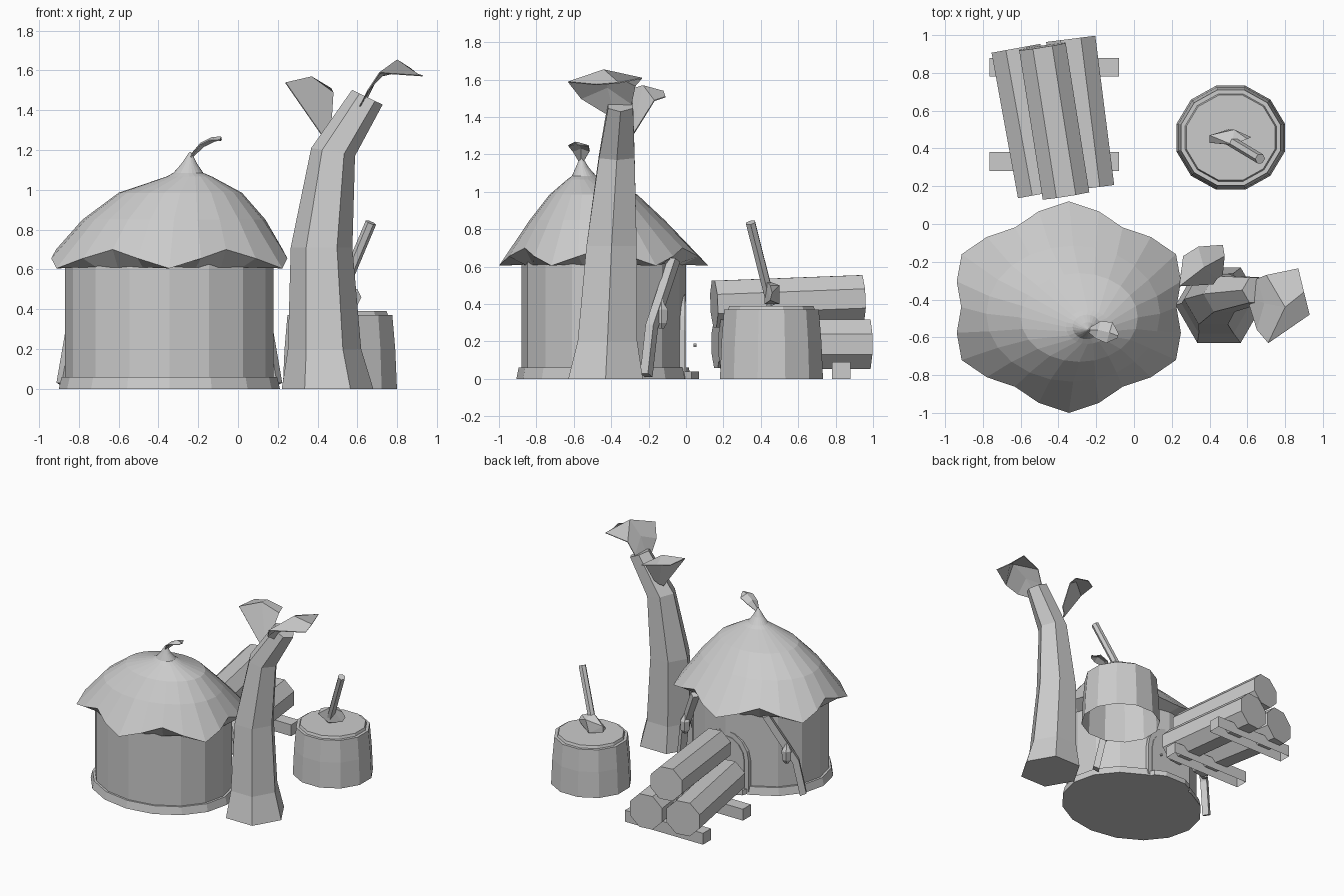
import bpy, bmesh, math
from mathutils import Vector

cube = bpy.data.objects.get("Cube")
if cube:
    bpy.data.objects.remove(cube, do_unlink=True)

GREY = bpy.data.materials.new("plain grey")
GREY.use_nodes = True
GREY.diffuse_color = (0.6, 0.6, 0.6, 1)
GREY.node_tree.nodes["Principled BSDF"].inputs["Base Color"].default_value = (0.6, 0.6, 0.6, 1)


def finish(name, bm):
    bmesh.ops.recalc_face_normals(bm, faces=bm.faces)
    mesh = bpy.data.meshes.new(name)
    bm.to_mesh(mesh)
    bm.free()
    mesh.materials.append(GREY)
    obj = bpy.data.objects.new(name, mesh)
    bpy.context.collection.objects.link(obj)
    return obj


def skin(name, loops, open_base=False):
    """Join point loops of equal length and cap the ends."""
    bm = bmesh.new()
    rows = [[bm.verts.new(p) for p in loop] for loop in loops]
    n = len(rows[0])
    for a, b in zip(rows, rows[1:]):
        for i in range(n):
            j = (i + 1) % n
            bm.faces.new((a[i], a[j], b[j], b[i]))
    if not open_base:
        bm.faces.new(rows[0])
    bm.faces.new(rows[-1])
    return finish(name, bm)


def ring(x, y, z, rx, ry, n, turn=0.0, slope=0.0):
    angles = [turn + math.tau * i / n for i in range(n)]
    return [(x + rx * math.cos(a), y + ry * math.sin(a), z + slope * math.cos(a)) for a in angles]


def bar(name, path, r, n, turn=0.0):
    """Prism swept along a path of points."""
    pts = [Vector(p) for p in path]
    q = (pts[-1] - pts[0]).to_track_quat('Z', 'Y')
    return skin(name, [[p + q @ Vector(v) for v in ring(0, 0, 0, r, r, n, turn)] for p in pts])


def hull(name, points):
    bm = bmesh.new()
    for p in points:
        bm.verts.new(p)
    bmesh.ops.convex_hull(bm, input=bm.verts)
    loose = [v for v in bm.verts if not v.link_faces]
    bmesh.ops.delete(bm, geom=loose, context='VERTS')
    return finish(name, bm)


def sheet(name, rows):
    """Thin bent leaf through rows of points."""
    bm = bmesh.new()
    grid = [[bm.verts.new(p) for p in row] for row in rows]
    for p, q in zip(grid, grid[1:]):
        for k in range(len(p) - 1):
            bm.faces.new((p[k], p[k + 1], q[k + 1], q[k]))
    finish(name, bm).modifiers.new("thickness", 'SOLIDIFY').thickness = 0.006


# Hut: oval wall and skirt
HX, HY, OVAL = -0.345, -0.44, 1.19


def hut_ring(z, r, n=16):
    return ring(HX, HY, z, r * OVAL, r, n)


skin("hut_wall", [hut_ring(0.02, 0.44), hut_ring(0.64, 0.44)])
skin("hut_skirt", [hut_ring(0, 0.467), hut_ring(0.06, 0.455), hut_ring(0.06, 0.43)])

# Roof: scalloped rim, leaning dome and pointed cap
SEG = 24
rim = []
for i in range(SEG):
    a = math.tau * i / SEG
    r, z = {2: (0.56, 0.605), 0: (0.487, 0.70)}.get(i % 4, (0.525, 0.655))
    rim.append((HX + r * 1.17 * math.cos(a), HY + r * math.sin(a), z))
dome = [(-0.322, -0.475, 0.85, 0.46, 0.36), (-0.29, -0.495, 0.985, 0.31, 0.235),
        (-0.245, -0.545, 1.066, 0.115, 0.09), (-0.25, -0.545, 1.085, 0.075, 0.065),
        (-0.245, -0.555, 1.13, 0.04, 0.035), (-0.24, -0.56, 1.19, 0.004, 0.004)]
skin("roof", [hut_ring(0.61, 0.435, SEG), rim] + [ring(*d, SEG) for d in dome])

# Curled leaf on the roof tip
tip = [(-0.245, -0.56, 1.17, 0.008), (-0.19, -0.56, 1.235, 0.046),
       (-0.13, -0.575, 1.265, 0.055), (-0.085, -0.592, 1.268, 0.012)]
sheet("roof_tip_leaf", [[(x + s * w * 0.3, y + s * w, z - 0.016 * abs(s)) for s in (-1, 0, 1)]
                        for x, y, z, w in tip])


# Arched door at the back
def arch(y, half, height):
    top = [(HX + half * math.cos(math.pi * i / 8), y, height - half + half * math.sin(math.pi * i / 8))
           for i in range(9)]
    return [(HX + half, y, 0.02)] + top + [(HX - half, y, 0.02)]


skin("door_frame", [arch(-0.06, 0.2, 0.46), arch(-0.006, 0.2, 0.46)])
skin("door", [arch(-0.05, 0.165, 0.42), arch(0.0, 0.165, 0.42)])
bar("door_knob", [(HX + 0.12, 0.04, 0.18), (HX + 0.12, 0.056, 0.18)], 0.01, 6)
hull("doorstep", [(HX + s * w, y, z) for s in (-1, 1) for z in (0, 0.04)
                  for w, y in ((0.19, -0.02), (0.17, 0.03), (0.09, 0.07))])

# Bent leaning posts with hanging lanterns on both sides of the door
for side, s in (("left", 1), ("right", -1)):
    bar(side + "_post", [(HX + s * 0.535, -0.212, 0.02), (HX + s * 0.49, -0.183, 0.28),
                         (HX + s * 0.31, -0.065, 0.635)], 0.035, 4, math.pi / 4)
    skin(side + "_lantern", [ring(HX + s * 0.445, -0.132, z, r, r, 6) for z, r in
                             ((0.27, 0.016), (0.3, 0.036), (0.37, 0.04), (0.4, 0.02), (0.43, 0.006))])

# Bent tree trunk
trunk = [(0.45, -0.43, 0, 0.23, 0), (0.435, -0.42, 0.2, 0.184, 0), (0.42, -0.398, 0.71, 0.155, 0),
         (0.478, -0.37, 1.19, 0.11, -0.02), (0.65, -0.35, 1.465, 0.077, -0.037)]
skin("tree_trunk", [ring(x, y, z, r, r, 6, 0, s) for x, y, z, r, s in trunk])

# Flared, folded leaves
sheet("upper_leaf", [[(0.61, -0.43, 1.42), (0.62, -0.39, 1.44), (0.63, -0.34, 1.42)],
                     [(0.65, -0.56, 1.5), (0.69, -0.42, 1.56), (0.65, -0.29, 1.47)],
                     [(0.71, -0.63, 1.59), (0.8, -0.44, 1.655), (0.7, -0.27, 1.57)],
                     [(0.93, -0.48, 1.575), (0.9, -0.36, 1.585), (0.87, -0.235, 1.61)]])
sheet("lower_leaf", [[(0.42, -0.32, 1.28), (0.44, -0.29, 1.3), (0.47, -0.27, 1.33)],
                     [(0.24, -0.33, 1.54), (0.37, -0.23, 1.57), (0.48, -0.17, 1.49)],
                     [(0.26, -0.17, 1.54), (0.34, -0.12, 1.54), (0.47, -0.11, 1.51)]])

# Chopping stump, hollow underneath
stump = [(0, 0.297), (0.2, 0.288), (0.37, 0.273), (0.37, 0.25), (0.39, 0.243)]
skin("stump", [ring(0.512, 0.457, z, r, r * 0.96, 12, math.pi / 12) for z, r in stump], True)

# Axe stuck in the stump
bar("axe_handle", [(0.485, 0.455, 0.4), (0.668, 0.345, 0.835)], 0.028, 6)
hull("axe_head", [(0.4, 0.47, 0.42), (0.4, 0.43, 0.44), (0.4, 0.47, 0.47), (0.5, 0.5, 0.4), (0.53, 0.5, 0.5),
                  (0.5, 0.42, 0.4), (0.52, 0.42, 0.53), (0.6, 0.45, 0.42), (0.6, 0.45, 0.5), (0.62, 0.46, 0.46)])

# Log pile on two rails, open underneath
for name, y in (("front_rail", 0.33), ("back_rail", 0.83)):
    skin(name, [[(x, y + d, z) for x, d in ((-0.765, -0.05), (-0.08, -0.05), (-0.08, 0.05), (-0.765, 0.05))]
                for z in (0, 0.09)], True)
logs = {"left_log": ((-0.485, 0.16, 0.19), (-0.625, 0.93, 0.19), 0.142),
        "right_log": ((-0.235, 0.19, 0.185), (-0.335, 0.98, 0.185), 0.142),
        "top_log": ((-0.36, 0.15, 0.4), (-0.485, 0.94, 0.43), 0.135)}
for name, (a, b, r) in logs.items():
    bar(name, [a, b], r, 8, math.pi / 8)
